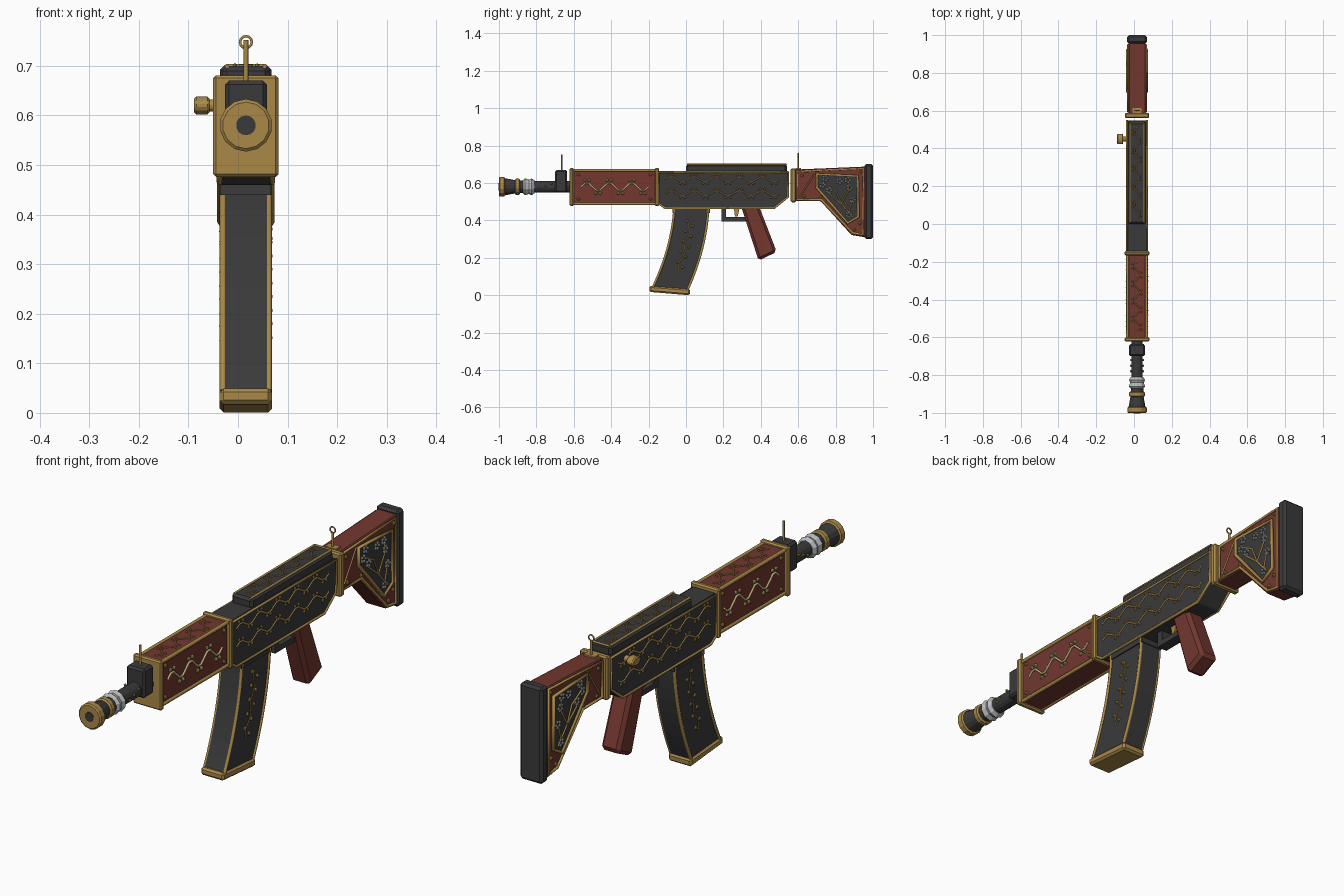
import bpy, bmesh, math
from mathutils import Vector, Matrix

cube = bpy.data.objects.get("Cube")
if cube:
    bpy.data.objects.remove(cube, do_unlink=True)

CX = 0.016  # centre plane of the body


def material(name, r, g, b):
    m = bpy.data.materials.new(name)
    m.use_nodes = True
    m.diffuse_color = (r, g, b, 1)
    m.node_tree.nodes["Principled BSDF"].inputs["Base Color"].default_value = (r, g, b, 1)
    return m


DARK = material("dark steel", 0.042, 0.042, 0.043)
BRASS = material("aged brass", 0.40, 0.25, 0.066)
RED = material("red wood", 0.17, 0.038, 0.028)
PALE = material("pale gold", 0.50, 0.40, 0.18)
SILVER = material("silver", 0.48, 0.49, 0.50)


def finish(name, bm, mat, bevel=0.0):
    bmesh.ops.recalc_face_normals(bm, faces=bm.faces)
    me = bpy.data.meshes.new(name)
    bm.to_mesh(me)
    bm.free()
    me.materials.append(mat)
    ob = bpy.data.objects.new(name, me)
    bpy.context.collection.objects.link(ob)
    if bevel:
        mod = ob.modifiers.new("bevel", "BEVEL")
        mod.width = bevel
        mod.segments = 1
    return ob


def prism(name, outline, half, mat, bevel=0.0, cx=CX):
    """Extrude a side (y, z) outline across x."""
    bm = bmesh.new()
    f = bm.faces.new([bm.verts.new((cx - half, y, z)) for y, z in outline])
    ext = bmesh.ops.extrude_face_region(bm, geom=[f])["geom"]
    bmesh.ops.translate(bm, vec=(2 * half, 0, 0),
                        verts=[v for v in ext if isinstance(v, bmesh.types.BMVert)])
    return finish(name, bm, mat, bevel)


def box(name, y0, y1, z0, z1, half, mat, bevel=0.0):
    return prism(name, [(y0, z0), (y1, z0), (y1, z1), (y0, z1)], half, mat, bevel)


def lathe(name, rings, mat, sides=14, z=0.58):
    """Closed round part along y from (y, radius) rings."""
    bm = bmesh.new()
    loops = [[bm.verts.new((CX + r * math.sin(2 * math.pi * i / sides), y,
                            z + r * math.cos(2 * math.pi * i / sides)))
              for i in range(sides)] for y, r in rings]
    for a, b in zip(loops, loops[1:]):
        for i in range(sides):
            j = (i + 1) % sides
            bm.faces.new((a[i], a[j], b[j], b[i]))
    bm.faces.new(loops[0])
    bm.faces.new(loops[-1])
    return finish(name, bm, mat)


def tube(name, pts, radius, mat, closed=False):
    cu = bpy.data.curves.new(name, "CURVE")
    cu.dimensions = "3D"
    cu.bevel_depth = radius
    cu.bevel_resolution = 1
    cu.use_fill_caps = True
    sp = cu.splines.new("POLY")
    sp.points.add(len(pts) - 1)
    for p, q in zip(sp.points, pts):
        p.co = (*q, 1)
    sp.use_cyclic_u = closed
    cu.materials.append(mat)
    ob = bpy.data.objects.new(name, cu)
    bpy.context.collection.objects.link(ob)
    bpy.ops.object.select_all(action="DESELECT")
    bpy.context.view_layer.objects.active = ob
    ob.select_set(True)
    bpy.ops.object.convert(target="MESH")
    return ob


def beads(name, centres, radius, mat):
    bm = bmesh.new()
    for c in centres:
        bmesh.ops.create_icosphere(bm, subdivisions=1, radius=radius,
                                   matrix=Matrix.Translation(c))
    return finish(name, bm, mat)


def vine(name, place, start, end, waves, amp, mat, radius=0.004):
    """Wavy stem with curled leaf buds; place(u, v) gives the 3D point."""
    a, b = Vector(start), Vector(end)
    side = Vector((-(b - a).y, (b - a).x)).normalized()
    n = waves * 6
    flat = [a.lerp(b, i / n) + side * amp * math.sin(2 * math.pi * waves * i / n)
            for i in range(n + 1)]
    tube(name, [place(*p) for p in flat], radius, mat)
    buds = []
    for i in range(waves * 2):
        s = 1 if i % 2 == 0 else -1
        mid = a.lerp(b, (i + 0.5) / (waves * 2))
        along = (b - a).normalized() * 0.012
        buds += [place(*(mid + side * s * amp * 1.6 + along * k)) for k in (-1, 1)]
    beads(name + "_buds", buds, radius * 1.8, mat)


def ring_of(outline, x):
    return [(x, y, z) for y, z in outline]


# Barrel and muzzle
lathe("muzzle_lip", [(-1.0, 0.047), (-0.995, 0.053), (-0.972, 0.053), (-0.968, 0.046)], BRASS)
lathe("muzzle_bore", [(-1.002, 0.02), (-0.99, 0.02)], DARK)
lathe("muzzle_cone", [(-0.97, 0.046), (-0.905, 0.034), (-0.86, 0.034)], DARK)
lathe("muzzle_ring", [(-0.915, 0.036), (-0.91, 0.043), (-0.892, 0.043), (-0.887, 0.036)], BRASS)
lathe("silver_collar", [(-0.872, 0.034), (-0.86, 0.045), (-0.84, 0.038), (-0.825, 0.045),
                        (-0.81, 0.034)], SILVER, 10)
lathe("barrel", [(-0.865, 0.031), (-0.6, 0.031)], DARK)
box("front_sight_block", -0.70, -0.635, 0.55, 0.67, 0.042, DARK, 0.008)
tube("front_sight_pin", [(CX, -0.665, 0.66), (CX, -0.665, 0.752)], 0.005, BRASS)
beads("barrel_studs", [(CX + s * 0.031, -0.75 + 0.03 * k, 0.585 + 0.012 * k)
                       for s in (-1, 1) for k in (-1, 0, 1)], 0.007, BRASS)

# Handguard with brass end frames and corner rails
box("handguard", -0.61, -0.15, 0.487, 0.670, 0.050, RED)
for label, y in (("front", -0.622), ("rear", -0.166)):
    box(label + "_handguard_frame", y, y + 0.022, 0.476, 0.681, 0.066, BRASS, 0.006)
for s in (-1, 1):
    for z in (0.49, 0.668):
        tube("handguard_rail", [(CX + s * 0.05, -0.61, z), (CX + s * 0.05, -0.155, z)], 0.008, BRASS)
    x = CX + s * 0.052
    vine("handguard_vine", lambda u, v: (x, u, v), (-0.56, 0.58), (-0.2, 0.58), 3, 0.022, PALE, 0.005)
    beads("handguard_rivets", [(x, y, z) for y in (-0.575, -0.19) for z in (0.515, 0.645)], 0.009, BRASS)
vine("handguard_top_vine", lambda u, v: (CX + v, u, 0.671), (-0.57, 0), (-0.2, 0), 4, 0.015, BRASS, 0.003)

# Receiver and its top cover
body = [(-0.147, 0.49), (-0.11, 0.46), (0.47, 0.46), (0.545, 0.525), (0.548, 0.664), (-0.147, 0.664)]
prism("receiver", body, 0.053, DARK, 0.004)
box("top_cover", 0.0, 0.54, 0.655, 0.70, 0.048, DARK, 0.010)
for s in (-1, 1):
    x = CX + s * 0.053
    tube("receiver_trim", ring_of([(y, min(max(z, 0.465), 0.658)) for y, z in body], x), 0.006, BRASS, True)
    tube("cover_trim", [(CX + s * 0.038, 0.005, 0.699), (CX + s * 0.038, 0.535, 0.699)], 0.005, BRASS)
    for z in (0.62, 0.545):
        vine("receiver_vine", lambda u, v: (x, u, v), (-0.11, z), (0.50, z), 5, 0.014, BRASS)
vine("cover_vine", lambda u, v: (CX + v, u, 0.700), (0.03, 0), (0.51, 0), 5, 0.014, BRASS, 0.003)
tube("cover_rear_trim", [(CX - 0.038, 0.535, 0.699), (CX + 0.038, 0.535, 0.699)], 0.005, BRASS)

# Bolt handle on the right side only
tube("bolt_stem", [(CX - 0.05, 0.45, 0.62), (CX - 0.085, 0.45, 0.62)], 0.014, BRASS)
prism("bolt_knob", [(0.45 + 0.03 * math.cos(a), 0.62 + 0.02 * math.sin(a))
                    for a in [math.pi * (k + 0.5) / 4 for k in range(8)]],
      0.016, BRASS, 0.005, cx=-0.073)


# Curved magazine
def mag(t, f):
    """t runs down the magazine, f runs from the front to the rear edge."""
    front = Vector((-0.068 - 0.03 * t - 0.084 * t * t, 0.46 - 0.415 * t))
    return front + Vector((0.193 + 0.005 * t, -0.012 * t)) * f


steps = [i / 8 for i in range(9)]
prism("magazine", [mag(t, 0) for t in steps] + [mag(t, 1) for t in reversed(steps)], 0.046, DARK)
prism("magazine_base", [(-0.196, 0.05), (-0.196, 0.018), (0.02, 0.0), (0.022, 0.034)], 0.053, BRASS, 0.008)
prism("magazine_collar", [mag(0.05, -0.02), mag(0.05, 1.02), mag(-0.02, 1.02), mag(-0.02, -0.02)], 0.051, DARK)
for s in (-1, 1):
    x = CX + s * 0.046
    for f in (0.03, 0.97):
        tube("magazine_edge", [(x, *mag(t, f)) for t in steps], 0.007, BRASS)
    tube("magazine_stem", [(x, *mag(t, 0.5 + 0.04 * math.sin(t * 25)))
                           for t in [0.14 + 0.04 * k for k in range(17)]], 0.003, BRASS)
    beads("magazine_buds", [(x, *mag(0.15 + 0.065 * k, 0.5 + (0.09 if k % 2 else -0.09)))
                            for k in range(10)], 0.009, BRASS)

# Grip, trigger and guard
prism("grip", [(0.295, 0.475), (0.385, 0.49), (0.485, 0.232), (0.388, 0.185)], 0.043, RED, 0.014)
box("guard_front", 0.19, 0.215, 0.40, 0.465, 0.022, DARK)
box("guard_bottom", 0.19, 0.33, 0.395, 0.418, 0.022, DARK)
prism("trigger", [(0.245, 0.49), (0.29, 0.49), (0.283, 0.45), (0.276, 0.42), (0.262, 0.42), (0.258, 0.45)],
      0.01, BRASS)

# Stock
box("stock_frame", 0.560, 0.588, 0.497, 0.678, 0.064, BRASS, 0.006)
stock = [(0.58, 0.503), (0.72, 0.503), (0.885, 0.322), (0.96, 0.31), (0.96, 0.688), (0.58, 0.672)]
prism("stock", stock, 0.045, RED, 0.004)
trim = [(0.595, 0.512), (0.723, 0.512), (0.89, 0.333), (0.948, 0.323), (0.948, 0.678), (0.595, 0.662)]
panel = [(0.70, 0.648), (0.918, 0.638), (0.922, 0.42), (0.865, 0.385), (0.70, 0.575)]
prism("stock_panel", panel, 0.049, DARK)
box("butt_plate", 0.955, 1.0, 0.30, 0.702, 0.052, DARK, 0.01)
for s in (-1, 1):
    x = CX + s * 0.046
    tube("stock_trim", ring_of(trim, x), 0.007, BRASS, True)
    x = CX + s * 0.050
    tube("panel_border", ring_of(panel, x), 0.008, BRASS, True)
    tube("stock_strap", ring_of([(0.61, 0.53), (0.69, 0.655)], CX + s * 0.046), 0.004, BRASS)
    # Blossom branches
    for path in ([(0.89, 0.42), (0.83, 0.49), (0.80, 0.56), (0.73, 0.60)],
                 [(0.83, 0.49), (0.75, 0.555)], [(0.83, 0.49), (0.87, 0.56), (0.87, 0.60)],
                 [(0.87, 0.44), (0.89, 0.51)]):
        tube("branch", ring_of(path, x), 0.004, BRASS)
    petals = []
    for y, z in ((0.73, 0.59), (0.745, 0.625), (0.82, 0.61), (0.865, 0.615), (0.875, 0.575),
                 (0.765, 0.56), (0.87, 0.43), (0.89, 0.51)):
        petals += [(x, y + 0.012 * math.cos(k * 1.257), z + 0.012 * math.sin(k * 1.257))
                   for k in range(5)]
    beads("blossoms", petals, 0.007, SILVER)
    beads("stock_rivets", [(CX + s * 0.046, y, z) for y, z in
                           ((0.62, 0.64), (0.63, 0.53), (0.72, 0.525), (0.90, 0.35), (0.93, 0.385),
                            (0.935, 0.66))], 0.009, BRASS)

# Rear ring sight
tube("rear_sight_stem", [(CX, 0.60, 0.66), (CX, 0.60, 0.738)], 0.005, BRASS)
tube("rear_sight_ring", [(CX + 0.012 * math.cos(a), 0.60, 0.748 + 0.012 * math.sin(a))
                         for a in [math.pi * k / 6 for k in range(12)]], 0.003, BRASS, True)
box("rear_sight_base", 0.585, 0.615, 0.668, 0.68, 0.025, BRASS)
